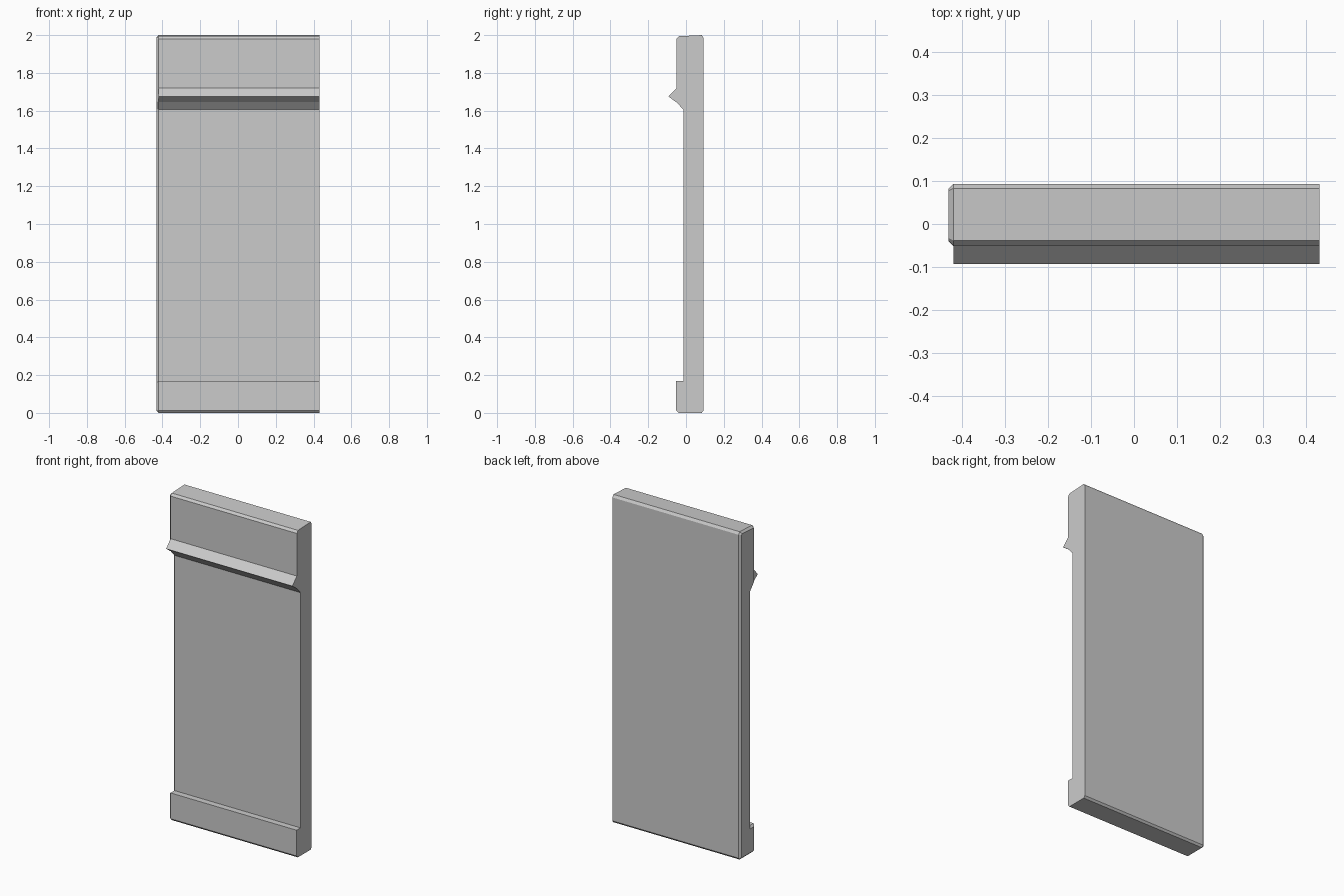
import bpy
import bmesh

cube = bpy.data.objects.get("Cube")
if cube:
    bpy.data.objects.remove(cube, do_unlink=True)

grey = bpy.data.materials.new("plain grey")
grey.use_nodes = True
colour = (0.6, 0.6, 0.6, 1)
grey.diffuse_color = colour
grey.node_tree.nodes["Principled BSDF"].inputs["Base Color"].default_value = colour

RIGHT_END, LEFT_END, CHAMFER = -0.42, 0.432, 0.012


def strip(name, profile, chamfer=0):
    """Extrude a (y, z) profile along x, optionally chamfering the -x end."""
    bm = bmesh.new()
    face = bm.faces.new([bm.verts.new((LEFT_END, y, z)) for y, z in profile])
    result = bmesh.ops.extrude_face_region(bm, geom=[face], use_keep_orig=True)
    verts = [g for g in result["geom"] if isinstance(g, bmesh.types.BMVert)]
    end = [g for g in result["geom"] if isinstance(g, bmesh.types.BMFace)]
    for v in verts:
        v.co.x = RIGHT_END
    bmesh.ops.recalc_face_normals(bm, faces=bm.faces[:])
    if chamfer:
        bmesh.ops.inset_region(bm, faces=end, thickness=chamfer,
                               depth=chamfer, use_even_offset=True)
    mesh = bpy.data.meshes.new(name)
    bm.to_mesh(mesh)
    bm.free()
    mesh.materials.append(grey)
    obj = bpy.data.objects.new(name, mesh)
    bpy.context.collection.objects.link(obj)
    return obj


# Slab with a thick head, a thin middle and a thick foot
strip("panel_body", [
    (0.093, 0.012), (0.093, 1.985), (0.083, 2.0), (-0.038, 1.994),
    (-0.05, 1.98), (-0.05, 1.645), (-0.014, 1.605), (-0.014, 0.17),
    (-0.052, 0.17), (-0.052, 0.013), (-0.04, 0.0), (0.083, 0.0),
], CHAMFER)

# Pointed lip along the lower edge of the head
strip("front_lip", [
    (-0.05, 1.72), (-0.093, 1.675), (-0.052, 1.645), (-0.04, 1.645),
    (-0.04, 1.72),
])
